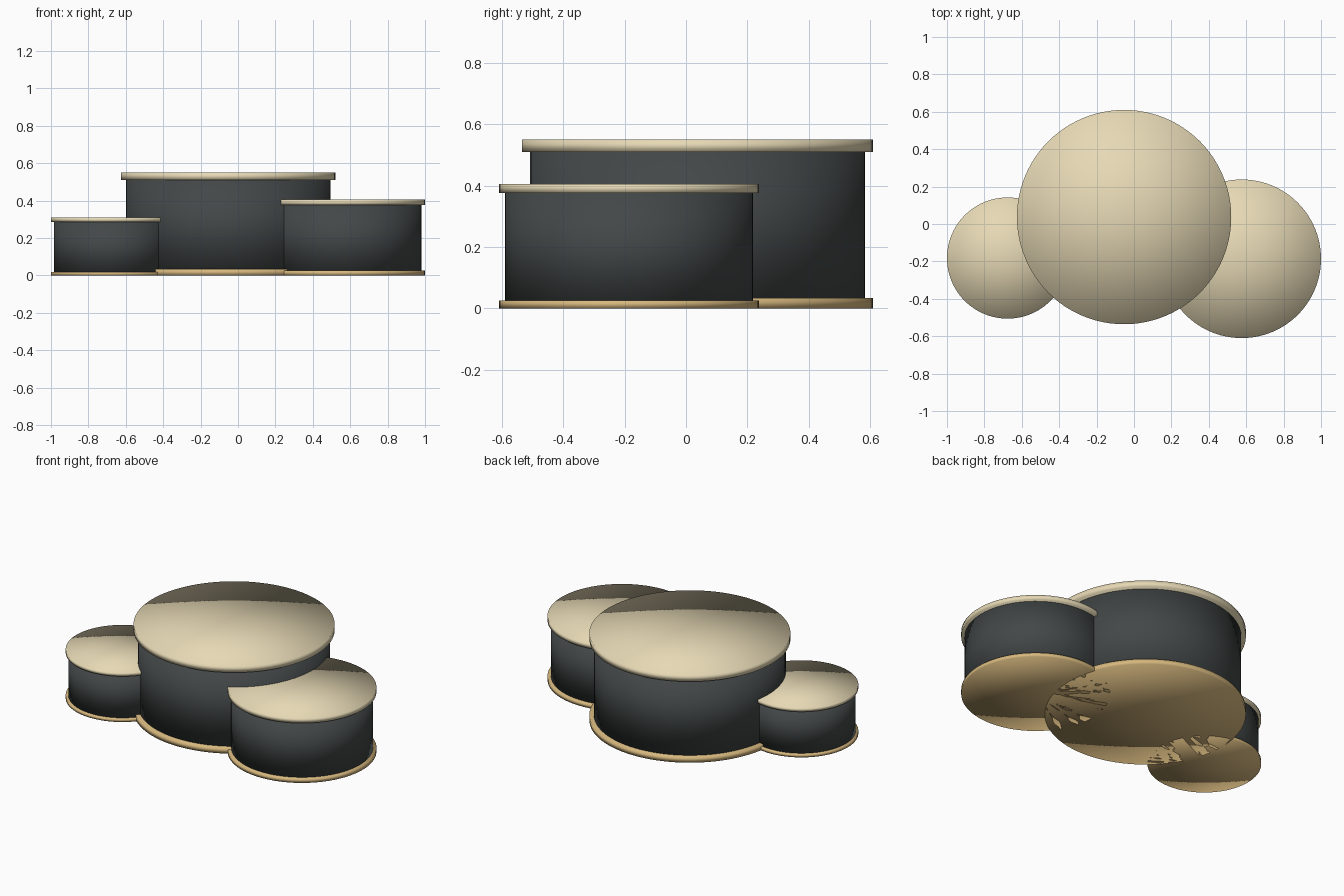
import bpy

if "Cube" in bpy.data.objects:
    bpy.data.objects.remove(bpy.data.objects["Cube"])


def make_material(name, color):
    mat = bpy.data.materials.new(name)
    mat.diffuse_color = (*color, 1.0)
    mat.use_nodes = True
    mat.node_tree.nodes["Principled BSDF"].inputs["Base Color"].default_value = mat.diffuse_color
    return mat


DARK = make_material("dark_side", (0.055, 0.063, 0.063))
CREAM = make_material("cream_lid", (0.79, 0.69, 0.46))
GOLD = make_material("gold_trim", (0.68, 0.48, 0.21))


def disc(name, x, y, radius, z0, z1, mat):
    """Softly shaded fan-capped cylinder from z0 to z1."""
    bpy.ops.mesh.primitive_cylinder_add(
        vertices=96, radius=radius, depth=z1 - z0, end_fill_type='TRIFAN',
        location=(x, y, (z0 + z1) / 2))
    obj = bpy.context.object
    obj.name = name
    obj.data.materials.append(mat)
    bpy.ops.object.shade_smooth()
    return obj


def drum(name, x, y, rim, body, height, lid, base):
    # dark wall, overhanging lid and base trim ring
    disc(name + "_wall", x, y, body, 0.002, height - lid * 0.5, DARK)
    disc(name + "_lid", x, y, rim, height - lid, height, CREAM)
    disc(name + "_base_trim", x, y, rim, 0.0, base, GOLD)


# three overlapping round drums
drum("large_drum", -0.053, 0.037, 0.573, 0.547, 0.55, 0.04, 0.034)
drum("right_drum", 0.576, -0.186, 0.424, 0.404, 0.406, 0.03, 0.026)
drum("left_drum", -0.676, -0.182, 0.324, 0.309, 0.309, 0.022, 0.019)
